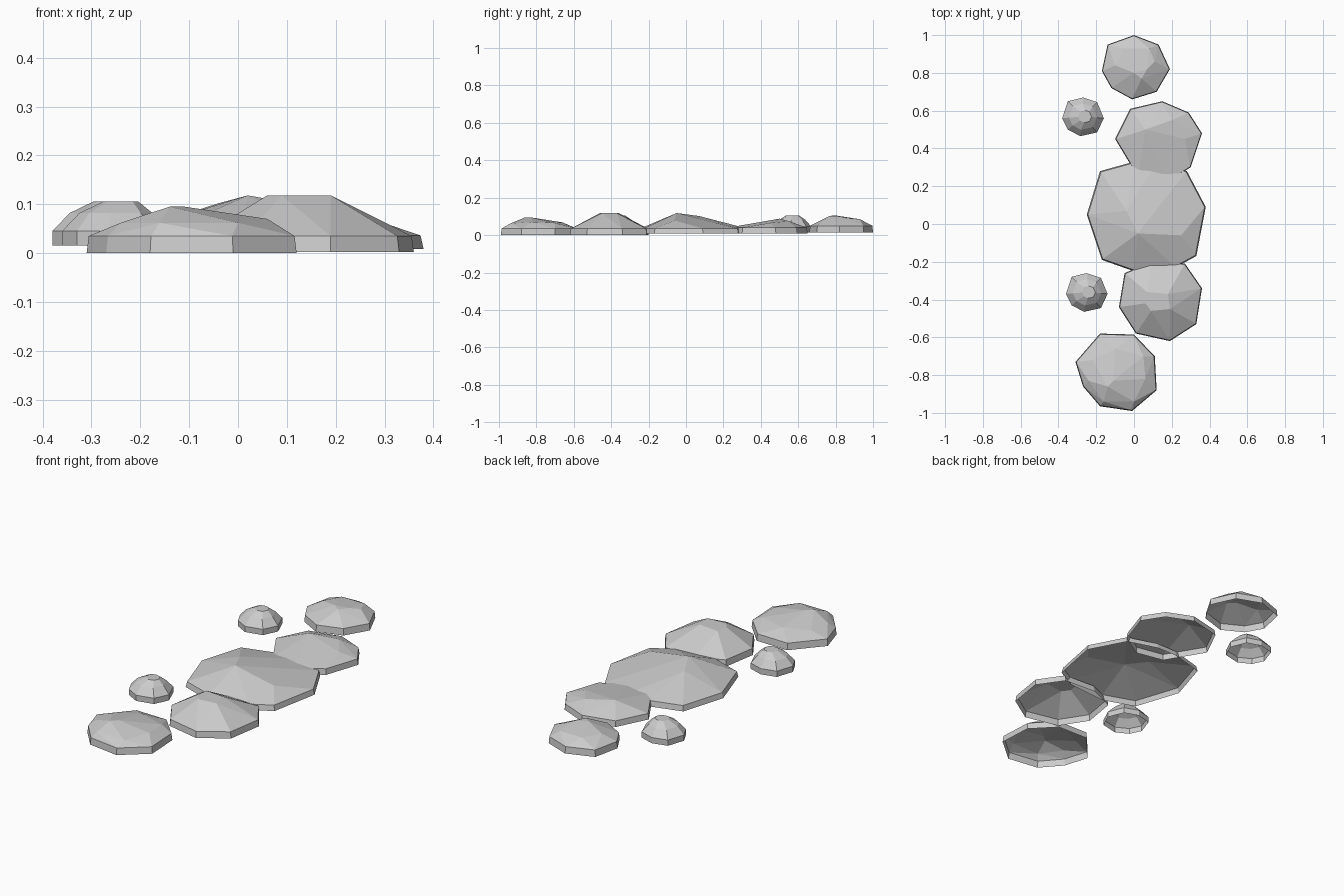
import bpy, bmesh
from mathutils import Vector

if "Cube" in bpy.data.objects:
    bpy.data.objects.remove(bpy.data.objects["Cube"])


def stone(name, outline, base, rim, tops, inset=0.98):
    """Open-bottomed faceted stone: vertical rim around an outline, capped by top points."""
    cx = sum(p[0] for p in outline) / len(outline)
    cy = sum(p[1] for p in outline) / len(outline)
    bm = bmesh.new()
    for x, y in outline:
        bm.verts.new((x, y, base))
        bm.verts.new((cx + (x - cx) * inset, cy + (y - cy) * inset, rim))
    for p in tops:
        bm.verts.new(p)
    res = bmesh.ops.convex_hull(bm, input=bm.verts[:])
    junk = {g for g in res["geom_interior"] + res["geom_unused"]
            if isinstance(g, bmesh.types.BMVert) and g.is_valid}
    bmesh.ops.delete(bm, geom=list(junk), context='VERTS')
    bm.normal_update()
    # hollow underside
    floor = [f for f in bm.faces if f.normal.z < -0.9]
    bmesh.ops.delete(bm, geom=floor, context='FACES')
    bmesh.ops.dissolve_limit(bm, angle_limit=0.05, verts=bm.verts[:], edges=bm.edges[:])
    me = bpy.data.meshes.new(name)
    bm.to_mesh(me)
    bm.free()
    ob = bpy.data.objects.new(name, me)
    bpy.context.collection.objects.link(ob)
    return ob


# Back stone
stone("back_stone",
      [(0, 1), (.13, .95), (.19, .82), (.12, .70), (-.01, .66), (-.12, .72), (-.17, .81), (-.14, .95)],
      .015, .05,
      [(0, .80, .105), (.04, .77, .103), (.07, .82, .10), (.08, .93, .085),
       (-.10, .84, .085), (-.05, .93, .085), (.11, .86, .09)])

# Large flat stone behind the centre
stone("rear_slab",
      [(.15, .65), (.29, .59), (.36, .48), (.30, .30), (.17, .22), (.02, .25), (-.10, .45), (-.02, .61)],
      .01, .04,
      [(.06, .50, .088), (.20, .55, .075), (.27, .45, .065), (.08, .38, .065)])

# Largest centre stone
stone("centre_slab",
      [(.12, .33), (.28, .28), (.38, .09), (.33, -.17), (.22, -.23), (0, -.25),
       (-.17, -.19), (-.25, .05), (-.18, .28), (0, .33)],
      .008, .036,
      [(.02, -.05, .118), (.25, -.06, .078), (-.04, .07, .102)])

# Tall front right stone
stone("front_right_stone",
      [(.27, -.21), (.36, -.34), (.33, -.53), (.19, -.62), (.01, -.58), (-.08, -.44), (-.05, -.26), (.09, -.20)],
      .002, .035,
      [(.07, -.36, .118), (.06, -.42, .118), (.09, -.46, .118), (.19, -.45, .118), (.18, -.37, .118)])

# Front stone
stone("front_stone",
      [(-.18, -.58), (0, -.585), (.11, -.70), (.12, -.88), (-.01, -.99), (-.18, -.965), (-.27, -.86), (-.31, -.73)],
      0, .035,
      [(-.14, -.86, .095), (-.11, -.83, .095), (-.24, -.83, .062), (-.16, -.94, .062),
       (0, -.94, .062), (.06, -.82, .07), (.05, -.70, .065), (-.10, -.66, .068), (-.22, -.72, .062)])

# Two matching pebbles on the left
for label, cx, cy in (("back", -.27, .57), ("front", -.25, -.36)):
    outline = [(0, .10), (.075, .075), (.11, -.01), (.075, -.085),
               (-.015, -.105), (-.08, -.07), (-.11, -.01), (-.08, .08)]
    tops = [(x * .68, y * .68, .082) for x, y in outline]
    tops += [(x * .32 + .01, y * .32, .106) for x, y in outline]
    stone(label + "_pebble", [(cx + x, cy + y) for x, y in outline], .015, .045,
          [Vector((cx + x, cy + y, z)) for x, y, z in tops], 1.0)
